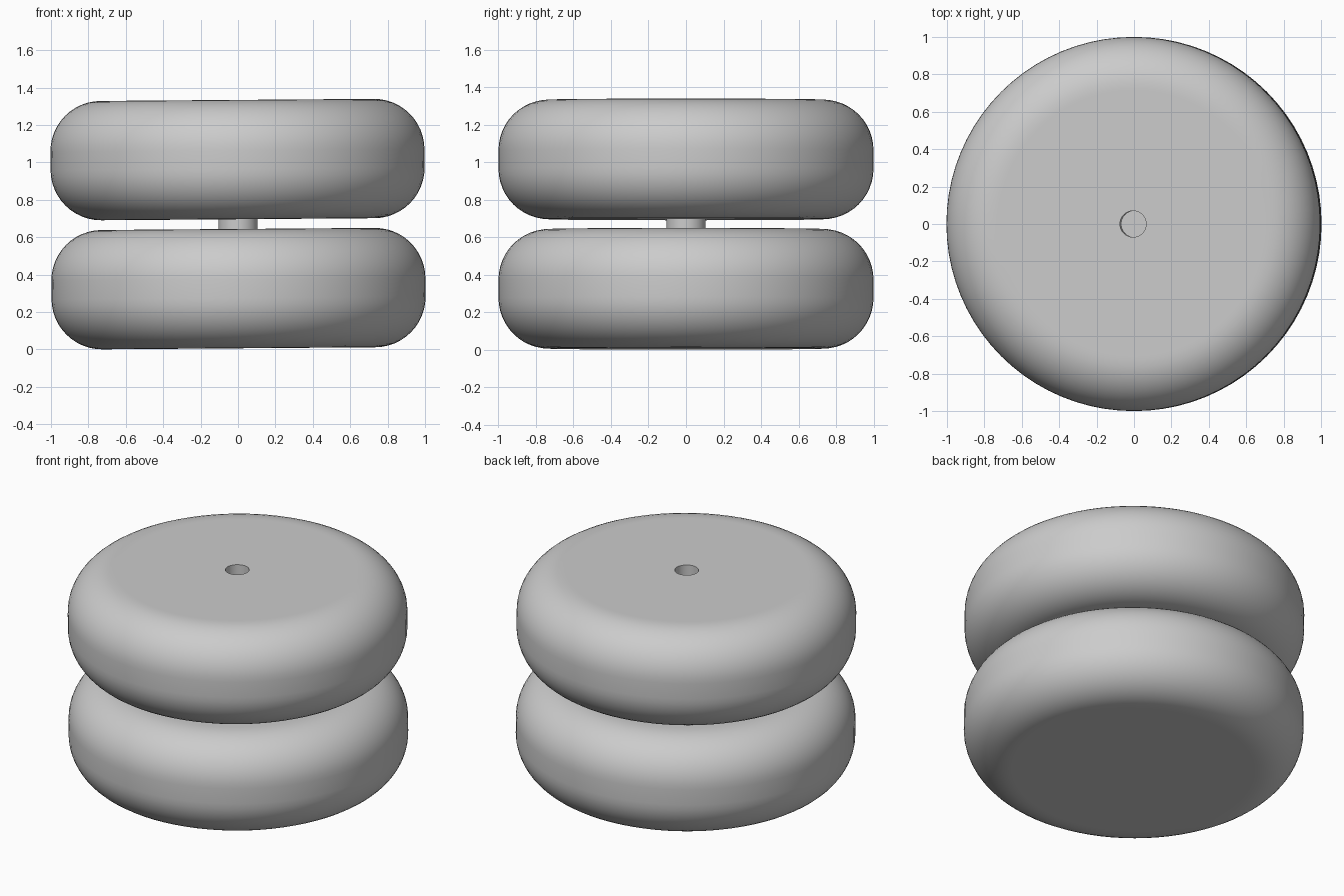
import bpy
import bmesh
from math import pi, sin, cos, radians

if "Cube" in bpy.data.objects:
    bpy.data.objects.remove(bpy.data.objects["Cube"], do_unlink=True)

THICK, GAP = 0.638, 0.052       # disc thickness and the slot between discs
ROUND = 0.27                    # rounding of the disc rims
BORE, AXLE = 0.07, 0.105        # radii of the central hole and the axle
TILT = -0.0076                  # the whole body leans very slightly
LIFT = 0.006

grey = bpy.data.materials.new("plain_grey")
grey.use_nodes = True
colour = (0.6, 0.6, 0.6, 1.0)
grey.diffuse_color = colour
grey.node_tree.nodes["Principled BSDF"].inputs["Base Color"].default_value = colour


def lathe(name, profile, closed=False, sides=80):
    """Revolve (radius, height) points around the z axis."""
    bm = bmesh.new()
    verts = [bm.verts.new((r, 0, z)) for r, z in profile]
    edges = [bm.edges.new(pair) for pair in zip(verts, verts[1:])]
    if closed:
        edges.append(bm.edges.new((verts[-1], verts[0])))
    bmesh.ops.spin(bm, geom=verts + edges, cent=(0, 0, 0), axis=(0, 0, 1),
                   angle=2 * pi, steps=sides)
    bmesh.ops.remove_doubles(bm, verts=bm.verts, dist=1e-5)
    bmesh.ops.recalc_face_normals(bm, faces=bm.faces)
    mesh = bpy.data.meshes.new(name)
    bm.to_mesh(mesh)
    bm.free()
    mesh.materials.append(grey)
    obj = bpy.data.objects.new(name, mesh)
    bpy.context.collection.objects.link(obj)
    obj.location = (0.005, 0, LIFT)
    obj.rotation_euler.y = TILT
    bpy.ops.object.select_all(action="DESELECT")
    obj.select_set(True)
    bpy.context.view_layer.objects.active = obj
    bpy.ops.object.shade_smooth_by_angle(angle=radians(35))
    return obj


def rim(base, steps=12):
    """Rounded outer edge of a disc, from its lower to its upper flat."""
    flat = 1 - ROUND
    arc = [(flat + ROUND * sin(a), ROUND * (1 - cos(a)))
           for a in (pi / 2 * i / steps for i in range(steps + 1))]
    lower = [(flat - 0.02, 0)] + arc
    upper = [(r, THICK - z) for r, z in reversed(lower)]
    return [(r, base + z) for r, z in lower + upper]


# Lower disc, with a blind hole
lathe("lower_disc", [(0, 0)] + rim(0) + [(BORE, THICK), (BORE, 0.24), (0, 0.24)])

# Upper disc, bored right through
top = THICK + GAP
lathe("upper_disc", [(BORE, top)] + rim(top) + [(BORE, top + THICK)], closed=True)

# Short hollow axle across the slot
lathe("axle", [(BORE, THICK), (AXLE, THICK), (AXLE, top), (BORE, top)],
      closed=True, sides=40)
